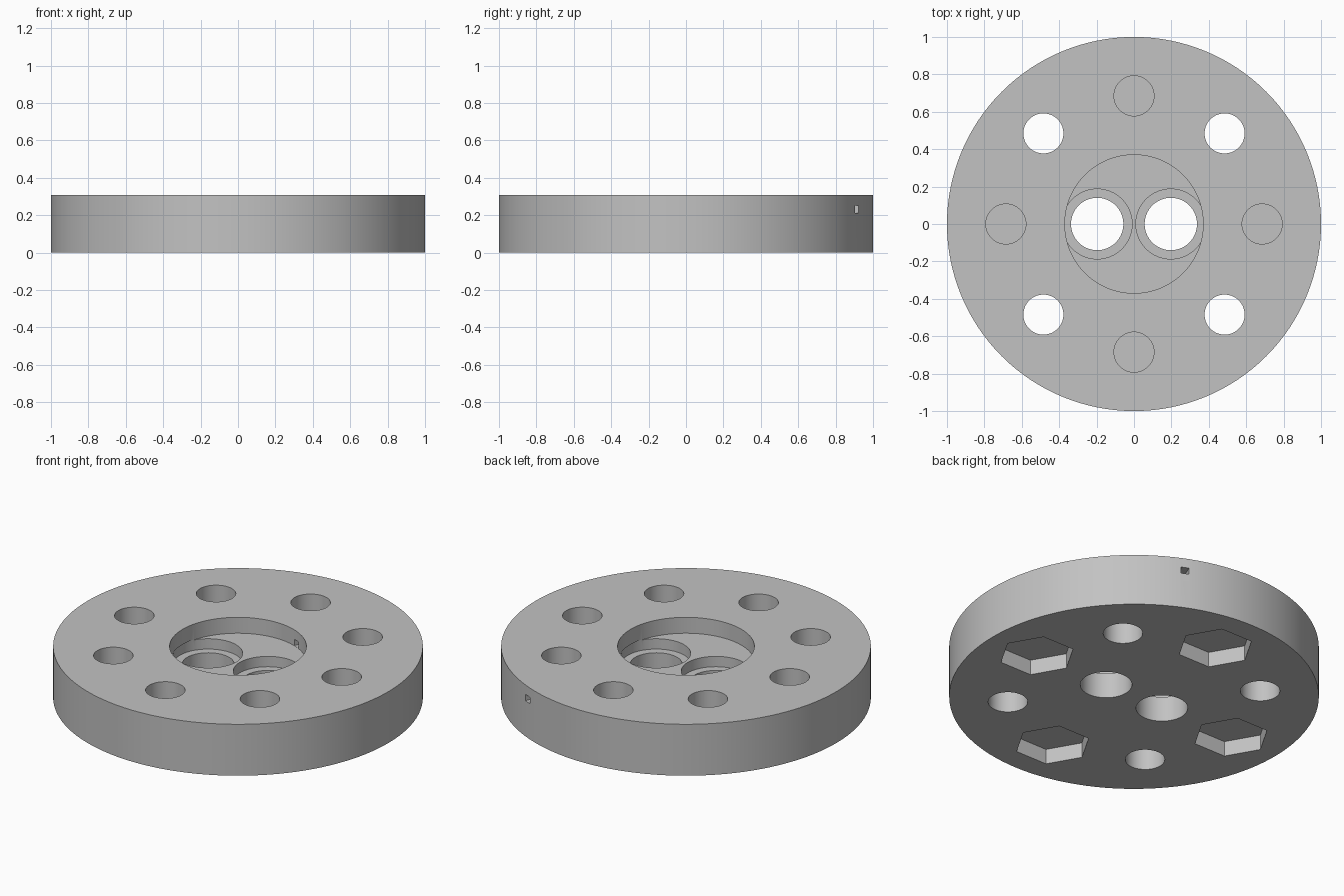
import bpy
from math import cos, sin, radians

cube = bpy.data.objects.get("Cube")
if cube:
    bpy.data.objects.remove(cube, do_unlink=True)

HEIGHT = 0.307
RECESS_FLOOR = 0.212
BORE_FLOOR = 0.15
NUT_DEPTH = 0.09
BOLT_CIRCLE = 0.685
ABOVE, BELOW = HEIGHT + 0.1, -0.1

grey = bpy.data.materials.new("plain grey")
grey.use_nodes = True
colour = (0.54, 0.54, 0.54, 1)
grey.diffuse_color = colour
grey.node_tree.nodes["Principled BSDF"].inputs["Base Color"].default_value = colour


def cylinder(name, radius, bottom, top, x=0, y=0, sides=64):
    bpy.ops.mesh.primitive_cylinder_add(
        vertices=sides, radius=radius, depth=top - bottom,
        location=(x, y, (bottom + top) / 2))
    obj = bpy.context.object
    obj.name = name
    return obj


def cut(target, cutter):
    cutter.hide_render = True
    mod = target.modifiers.new("cut", "BOOLEAN")
    mod.operation = "DIFFERENCE"
    mod.solver = "EXACT"
    mod.object = cutter
    bpy.context.view_layer.objects.active = target
    bpy.ops.object.modifier_apply(modifier=mod.name)
    bpy.data.objects.remove(cutter, do_unlink=True)


# Main disc with a round recess in the top
disc = cylinder("flange_disc", 1, 0, HEIGHT, sides=128)
disc.data.materials.append(grey)
cut(disc, cylinder("recess", 0.37, RECESS_FLOOR, ABOVE, sides=96))

# Two stepped holes in the recess floor
for side in (-1, 1):
    x = side * 0.197
    cut(disc, cylinder("counterbore", 0.187, BORE_FLOOR, RECESS_FLOOR + 0.004, x))
    cut(disc, cylinder("through_hole", 0.14, BELOW, ABOVE, x))

# Ring of eight holes: open ones alternate with blind ones over nut pockets
for i in range(8):
    angle = radians(45 * i)
    x, y = BOLT_CIRCLE * cos(angle), BOLT_CIRCLE * sin(angle)
    if i % 2:
        cut(disc, cylinder("bolt_hole", 0.107, BELOW, ABOVE, x, y))
    else:
        cut(disc, cylinder("blind_hole", 0.107, NUT_DEPTH + 0.013, ABOVE, x, y))
        pocket = cylinder("nut_pocket", 0.207, BELOW, NUT_DEPTH, x, y, sides=6)
        pocket.rotation_euler.z = radians(30)
        cut(disc, pocket)

# Narrow channel from the rim into the recess
angle = radians(66)
bpy.ops.mesh.primitive_cube_add(
    size=1, location=(0.7 * cos(angle), 0.7 * sin(angle), 0.232),
    rotation=(0, 0, angle))
channel = bpy.context.object
channel.scale = (0.8, 0.045, 0.038)
cut(disc, channel)

# Smooth round walls, sharp rims
bpy.ops.object.select_all(action="DESELECT")
disc.select_set(True)
bpy.context.view_layer.objects.active = disc
bpy.ops.object.shade_smooth_by_angle(angle=radians(30))
